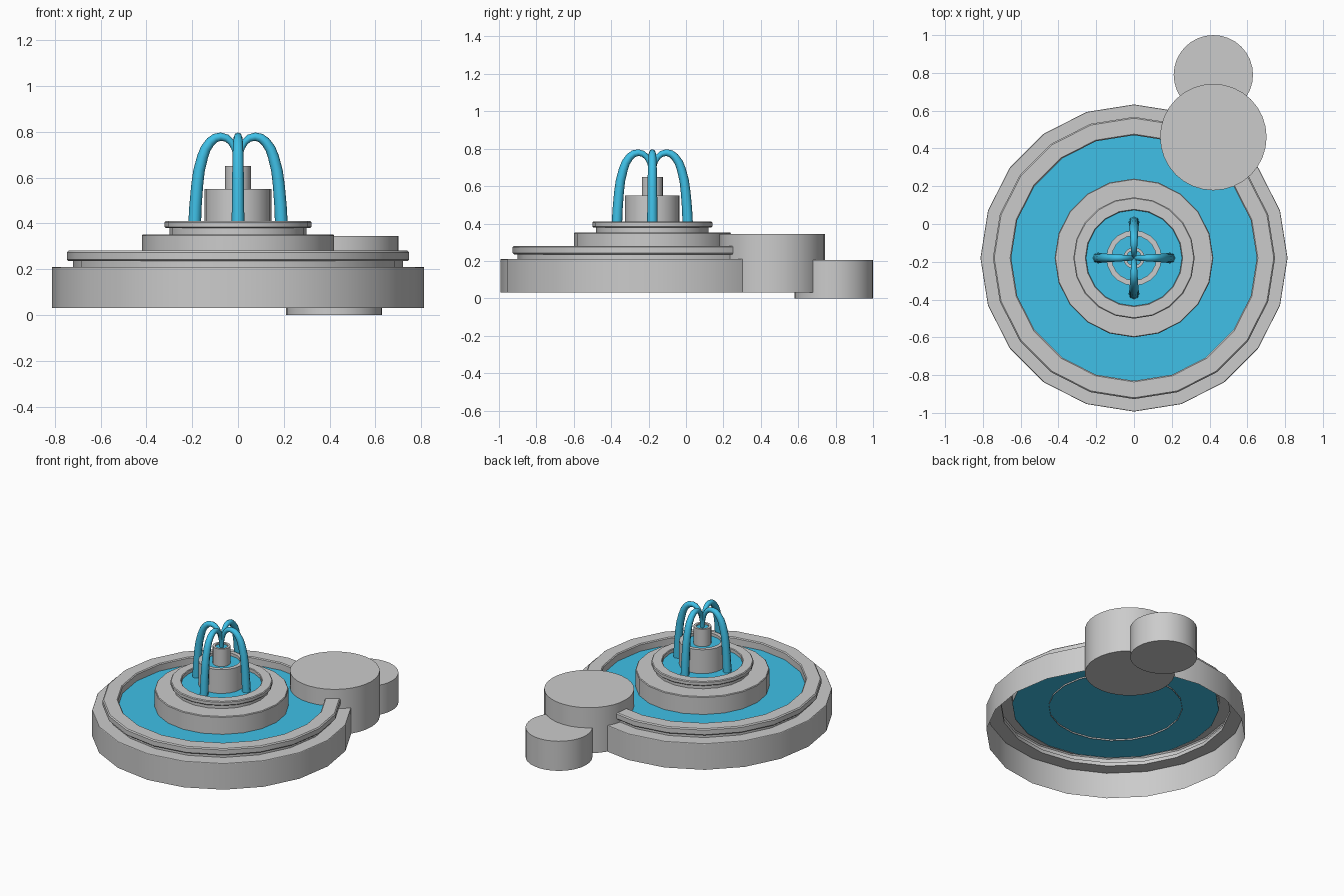
import bpy, bmesh
from math import sin, cos, pi, radians

if "Cube" in bpy.data.objects:
    bpy.data.objects.remove(bpy.data.objects["Cube"])

CX, CY = 0.0, -0.18          # fountain axis

water_mat = bpy.data.materials.new("water_blue")
water_mat.diffuse_color = (0.05, 0.53, 0.80, 1)
water_mat.use_nodes = True
water_mat.node_tree.nodes["Principled BSDF"].inputs["Base Color"].default_value = water_mat.diffuse_color


def finish(obj, mat=None, angle=30):
    if mat:
        obj.data.materials.append(mat)
    bpy.ops.object.select_all(action='DESELECT')
    obj.select_set(True)
    bpy.context.view_layer.objects.active = obj
    bpy.ops.object.shade_smooth_by_angle(angle=radians(angle))
    return obj


def lathe(name, profile, sides=20, loc=(CX, CY), mat=None):
    """Revolve (radius, z) points; a radius of 0 closes the surface."""
    bm = bmesh.new()
    rings = []
    for r, z in profile:
        if r == 0:
            rings.append([bm.verts.new((0, 0, z))] * sides)
        else:
            rings.append([bm.verts.new((r * cos(2 * pi * i / sides),
                                        r * sin(2 * pi * i / sides), z))
                          for i in range(sides)])
    for a, b in zip(rings, rings[1:]):
        for i in range(sides):
            j = (i + 1) % sides
            bm.faces.new(list(dict.fromkeys((a[i], a[j], b[j], b[i]))))
    me = bpy.data.meshes.new(name)
    bm.to_mesh(me)
    bm.free()
    obj = bpy.data.objects.new(name, me)
    obj.location = (*loc, 0)
    bpy.context.collection.objects.link(obj)
    return finish(obj, mat)


def disc(name, r, z):
    return lathe(name, [(r, z), (0, z)], mat=water_mat)


# Outer basin: open-bottomed wall, ledge, neck and bevelled rim
lathe("outer_basin", [(0.813, 0.03), (0.813, 0.207), (0.811, 0.21), (0.72, 0.21),
                      (0.72, 0.235), (0.74, 0.235), (0.747, 0.242), (0.747, 0.274),
                      (0.74, 0.281), (0.656, 0.281), (0.65, 0.275), (0.65, 0.225)])
disc("lower_water", 0.65, 0.23)

# Middle tier with its own rimmed bowl
lathe("middle_tier", [(0.42, 0.22), (0.42, 0.347), (0.416, 0.352), (0.30, 0.352),
                      (0.30, 0.38), (0.316, 0.38), (0.321, 0.385), (0.321, 0.405),
                      (0.316, 0.41), (0.258, 0.41), (0.254, 0.406), (0.254, 0.375)])
disc("middle_water", 0.254, 0.385)

# Upper bowl and nozzle
lathe("upper_bowl", [(0.146, 0.375), (0.146, 0.55), (0.118, 0.55), (0.118, 0.52)])
disc("upper_water", 0.118, 0.53)
lathe("nozzle", [(0.056, 0.52), (0.056, 0.65), (0.04, 0.65), (0.04, 0.63)])
disc("nozzle_water", 0.04, 0.64)

# Four arching water jets: (distance from axis, z, tube radius)
path = [(0.0, 0.635, 0.012), (0.008, 0.70, 0.013), (0.03, 0.756, 0.015),
        (0.075, 0.779, 0.018), (0.12, 0.757, 0.021), (0.155, 0.69, 0.024),
        (0.178, 0.57, 0.026), (0.19, 0.382, 0.028)]
for k in range(4):
    a = k * pi / 2
    cu = bpy.data.curves.new(f"water_jet_{k + 1}", 'CURVE')
    cu.dimensions = '3D'
    cu.bevel_depth = 1.0
    cu.bevel_resolution = 2
    cu.resolution_u = 2
    cu.use_fill_caps = True
    sp = cu.splines.new('BEZIER')
    sp.bezier_points.add(len(path) - 1)
    for p, (r, z, t) in zip(sp.bezier_points, path):
        p.co = (r * cos(a), r * sin(a), z)
        p.radius = t
        p.handle_left_type = p.handle_right_type = 'AUTO'
    cu.materials.append(water_mat)
    jet = bpy.data.objects.new(cu.name, cu)
    jet.location = (CX, CY, 0)
    bpy.context.collection.objects.link(jet)

# Two round side plinths stepping down behind the basin
for name, y, r, z0, z1 in (("tall_plinth", 0.46, 0.282, 0.03, 0.345),
                           ("low_plinth", 0.79, 0.21, 0.0, 0.205)):
    lathe(name, [(0, z0), (r, z0), (r, z1), (0, z1)], 32, (0.42, y))
